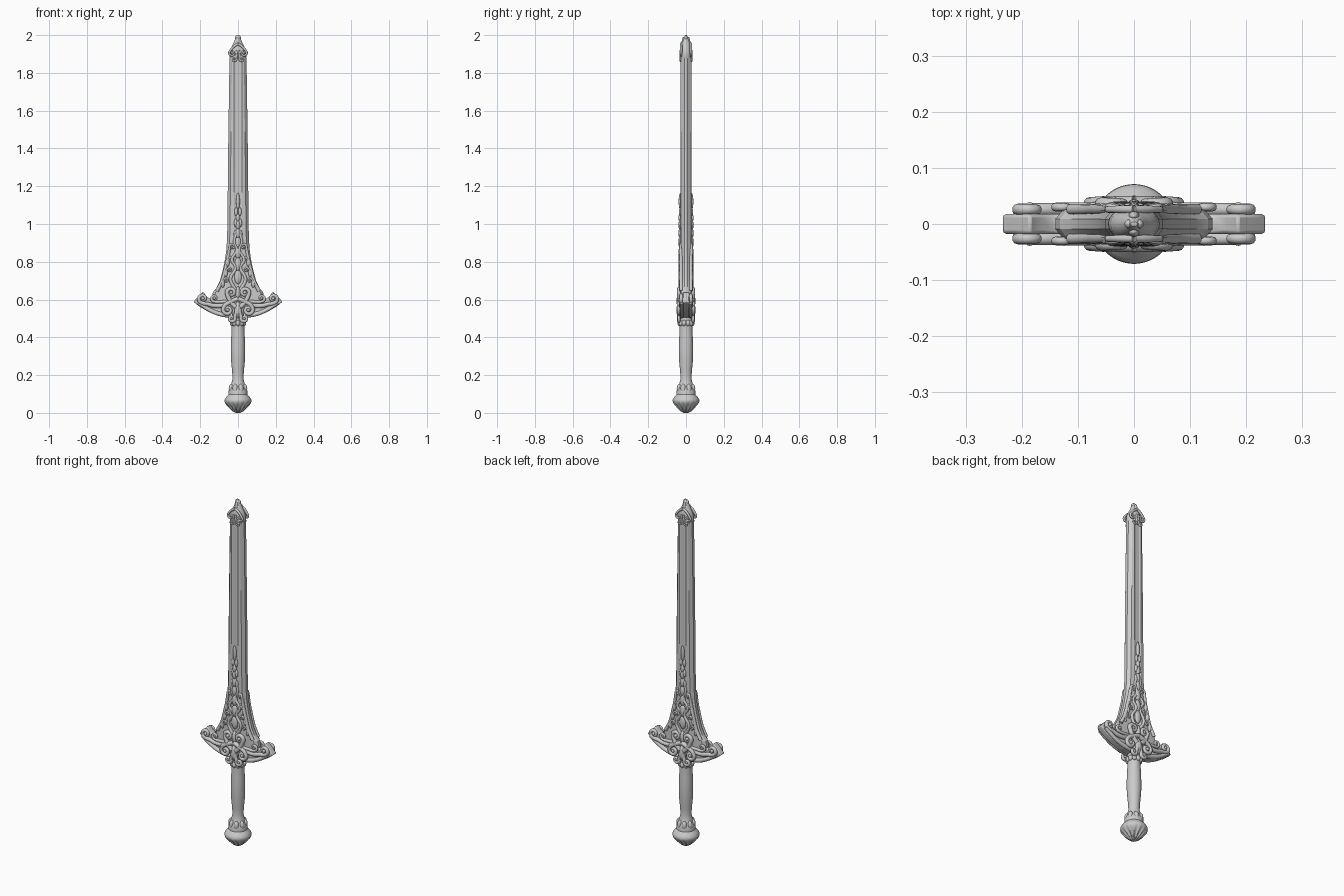
import bpy, bmesh, math
from mathutils import Matrix

cube = bpy.data.objects.get("Cube")
if cube:
    bpy.data.objects.remove(cube)

steel = bpy.data.materials.new("grey_steel")
steel.use_nodes = True
GREY = (0.6, 0.6, 0.6, 1)
steel.diffuse_color = GREY
steel.node_tree.nodes["Principled BSDF"].inputs["Base Color"].default_value = GREY


def add(name, mesh, mirror=(False, False), angle=40):
    """Link a mesh, shade it and mirror it over x and/or y."""
    ob = bpy.data.objects.new(name, mesh)
    bpy.context.scene.collection.objects.link(ob)
    mesh.materials.clear()
    mesh.materials.append(steel)
    bpy.ops.object.select_all(action='DESELECT')
    ob.select_set(True)
    bpy.context.view_layer.objects.active = ob
    bpy.ops.object.shade_smooth_by_angle(angle=math.radians(angle))
    if any(mirror):
        m = ob.modifiers.new("mirror", 'MIRROR')
        m.use_axis = (mirror[0], mirror[1], False)
        m.use_mirror_merge = False
    return ob


def from_bmesh(name, bm, **kw):
    bmesh.ops.recalc_face_normals(bm, faces=bm.faces)
    mesh = bpy.data.meshes.new(name)
    bm.to_mesh(mesh)
    bm.free()
    return add(name, mesh, **kw)


def loft(name, stations, section, **kw):
    """Skin horizontal sections; each station is z followed by section values."""
    bm = bmesh.new()
    rings = [[bm.verts.new((x, y, z)) for x, y in section(*v)] for z, *v in stations]
    for a, b in zip(rings, rings[1:]):
        for i in range(len(a)):
            j = (i + 1) % len(a)
            bm.faces.new((a[i], a[j], b[j], b[i]))
    bm.faces.new(rings[0])
    bm.faces.new(rings[-1])
    return from_bmesh(name, bm, **kw)


def oval(w, t, flute=0, lobes=14, n=84):
    pts = []
    for i in range(n):
        a = math.tau * i / n
        k = 1 + flute * math.cos(lobes * a)
        pts.append((w * k * math.cos(a), t * k * math.sin(a)))
    return pts


def round_section(r, flute=0):
    return oval(r, r, flute)


def blade_section(w):
    # bevelled edges and a shallow central fuller
    q = [(w, 0.009), (w - 0.014, 0.026), (0.022, 0.03), (0.012, 0.026)]
    back = [(-x, y) for x, y in reversed(q)]
    upper = q + back
    return upper + [(-x, -y) for x, y in upper]


def tube(name, pts, radius, y, taper=0.55, mirror=(True, True)):
    """Rounded, tapering strand through (x, z) points at depth y."""
    cu = bpy.data.curves.new(name, 'CURVE')
    cu.dimensions = '3D'
    cu.bevel_depth = radius
    cu.bevel_resolution = 3
    cu.resolution_u = 4
    cu.use_fill_caps = True
    sp = cu.splines.new('BEZIER')
    sp.bezier_points.add(len(pts) - 1)
    for i, (p, (x, z)) in enumerate(zip(sp.bezier_points, pts)):
        p.co = (x, -y, z)
        p.handle_left_type = p.handle_right_type = 'AUTO'
        p.radius = 1 - (1 - taper) * i / (len(pts) - 1)
    tmp = bpy.data.objects.new(name + "_path", cu)
    bpy.context.scene.collection.objects.link(tmp)
    bpy.context.view_layer.update()
    dg = bpy.context.evaluated_depsgraph_get()
    mesh = bpy.data.meshes.new_from_object(tmp.evaluated_get(dg))
    bpy.data.objects.remove(tmp)
    mesh.name = name
    return add(name, mesh, mirror=mirror, angle=60)


def scroll(name, stem, centre, r, start, turns, radius, y):
    """A strand that ends in a spiral curl with a round eye."""
    n = 9
    pts = list(stem)
    for i in range(n):
        a = math.radians(start) + math.tau * turns * i / (n - 1)
        k = r * (1 - 0.7 * i / (n - 1))
        pts.append((centre[0] + k * math.cos(a), centre[1] + k * math.sin(a)))
    tube(name, pts, radius, y)
    ball(name + "_eye", centre[0], y, centre[1], r * 0.4, radius, r * 0.4)


def ball(name, x, y, z, rx, ry, rz, mirror=(True, True)):
    bm = bmesh.new()
    bmesh.ops.create_uvsphere(bm, u_segments=16, v_segments=10, radius=1,
                              matrix=Matrix.Translation((x, -y, z)) @ Matrix.Diagonal((rx, ry, rz, 1)))
    return from_bmesh(name, bm, mirror=mirror, angle=60)


# Blade, flaring into the guard
loft("blade", [(0.56, 0.13), (0.61, 0.14), (0.64, 0.132), (0.66, 0.115), (0.7, 0.096),
               (0.75, 0.082), (0.8, 0.071), (0.86, 0.062), (0.92, 0.058), (1.0, 0.056),
               (1.4, 0.052), (1.88, 0.045)], blade_section, angle=20)

# Tip cap with curls
loft("tip_cap", [(1.865, 0.038, 0.029), (1.89, 0.046, 0.031), (1.92, 0.042, 0.03), (1.945, 0.03, 0.024),
                 (1.965, 0.02, 0.019), (1.985, 0.014, 0.012), (2.0, 0.006, 0.004)], oval)
scroll("tip_curl", [(0.0, 1.955), (0.025, 1.937)], (0.031, 1.905), 0.017, 60, -1.2, 0.007, 0.026)
scroll("tip_lower_curl", [(0.004, 1.92), (0.008, 1.89)], (0.02, 1.872), 0.012, 160, 1.1, 0.006, 0.029)
ball("tip_leaf", 0, 0.014, 1.96, 0.01, 0.009, 0.03, mirror=(False, True))
ball("tip_knob", 0.009, 0, 1.985, 0.008, 0.008, 0.012)

# Grip and pommel
loft("grip", [(0.09, 0.05), (0.115, 0.05), (0.13, 0.045), (0.15, 0.036), (0.18, 0.029), (0.22, 0.031),
              (0.28, 0.037), (0.34, 0.038), (0.4, 0.036), (0.44, 0.034), (0.52, 0.034)], round_section)
loft("pommel", [(0.0, 0.012, 0), (0.008, 0.025, 0.12), (0.025, 0.042, 0.1), (0.042, 0.058, 0.06),
                (0.052, 0.067, 0.02), (0.062, 0.071, 0), (0.072, 0.07, 0), (0.084, 0.062, 0),
                (0.095, 0.052, 0), (0.103, 0.046, 0)], round_section)
for name, count, r, z, size, h in (("grip_petal", 8, 0.038, 0.127, 0.014, 0.026),
                                   ("collar_bead", 10, 0.033, 0.475, 0.012, 0.016)):
    for i in range(count):
        a = math.tau * (i + 0.5) / count
        ball(name, r * math.cos(a), r * math.sin(a), z, size, size, h, mirror=(False, False))

# Guard: crescent plate extruded through its thickness
half = [(0.05, 0.505), (0.09, 0.51), (0.15, 0.532), (0.2, 0.56), (0.236, 0.588), (0.215, 0.612),
        (0.185, 0.642), (0.165, 0.615), (0.14, 0.6), (0.08, 0.6)]
outline = half + [(-x, z) for x, z in reversed(half)]
bm = bmesh.new()
face = bm.faces.new([bm.verts.new((x, -0.018, z)) for x, z in outline])
ext = bmesh.ops.extrude_face_region(bm, geom=[face])
bmesh.ops.translate(bm, vec=(0, 0.036, 0), verts=[v for v in ext["geom"] if isinstance(v, bmesh.types.BMVert)])
guard = from_bmesh("guard_plate", bm)
bev = guard.modifiers.new("bevel", 'BEVEL')
bev.width, bev.segments = 0.006, 2

# Guard scrollwork
tube("guard_lower_rail", [(0.03, 0.515), (0.09, 0.522), (0.15, 0.545), (0.21, 0.583)], 0.013, 0.022, 0.8)
scroll("arm_scroll", [(0.03, 0.6), (0.08, 0.57), (0.13, 0.568), (0.16, 0.576)],
       (0.186, 0.605), 0.025, -90, 1.1, 0.013, 0.026)
scroll("arm_small_scroll", [(0.05, 0.59), (0.09, 0.588)], (0.125, 0.607), 0.018, -90, 1.1, 0.009, 0.03)
scroll("centre_upper_scroll", [(0.012, 0.56), (0.04, 0.59)], (0.036, 0.637), 0.025, -45, 1.2, 0.013, 0.036)
scroll("centre_side_scroll", [(0.0, 0.605), (0.035, 0.59), (0.062, 0.575)],
       (0.055, 0.545), 0.026, 50, -1.2, 0.013, 0.037)
scroll("centre_lower_scroll", [(0.008, 0.55), (0.012, 0.52)], (0.033, 0.5), 0.019, 150, 1.2, 0.011, 0.038)
ball("guard_core", 0, 0, 0.57, 0.06, 0.038, 0.075, mirror=(False, False))
ball("centre_drop", 0, 0.032, 0.545, 0.017, 0.019, 0.045, mirror=(False, True))
ball("centre_top_leaf", 0, 0.03, 0.635, 0.014, 0.014, 0.035, mirror=(False, True))

# Openwork on the blade faces
tube("blade_border_vine", [(0.112, 0.645), (0.084, 0.7), (0.068, 0.76), (0.054, 0.82), (0.045, 0.87)],
     0.01, 0.026, 0.8)
scroll("border_end_curl", [(0.05, 0.84), (0.046, 0.87)], (0.03, 0.88), 0.015, 0, 1.1, 0.007, 0.03)
tube("lattice_vine", [(0.012, 0.65), (0.04, 0.71), (0.012, 0.77), (0.033, 0.81), (0.006, 0.86),
                      (0.02, 0.91), (0.0, 0.96)], 0.009, 0.031, 0.7)
for z, x in ((0.7, 0.062), (0.755, 0.046), (0.81, 0.036)):
    scroll("vine_curl", [(x + 0.025, z - 0.025), (x + 0.016, z)], (x, z + 0.002), 0.013, 20, 1.1, 0.006, 0.03)
    ball("vine_leaf", x + 0.019, 0.027, z - 0.015, 0.01, 0.01, 0.022)
for i in range(7):
    k = 1 - 0.07 * i
    ball("stem_leaf", 0, 0.03, 0.72 + 0.07 * i - 0.003 * i * i, 0.019 * k, 0.011, 0.038 * k, mirror=(False, True))
for i in range(3):
    ball("stem_side_leaf", 0.014 - 0.002 * i, 0.03, 0.945 + 0.06 * i, 0.009, 0.008, 0.022)
ball("stem_tip", 0, 0.03, 1.12, 0.01, 0.009, 0.045, mirror=(False, True))
